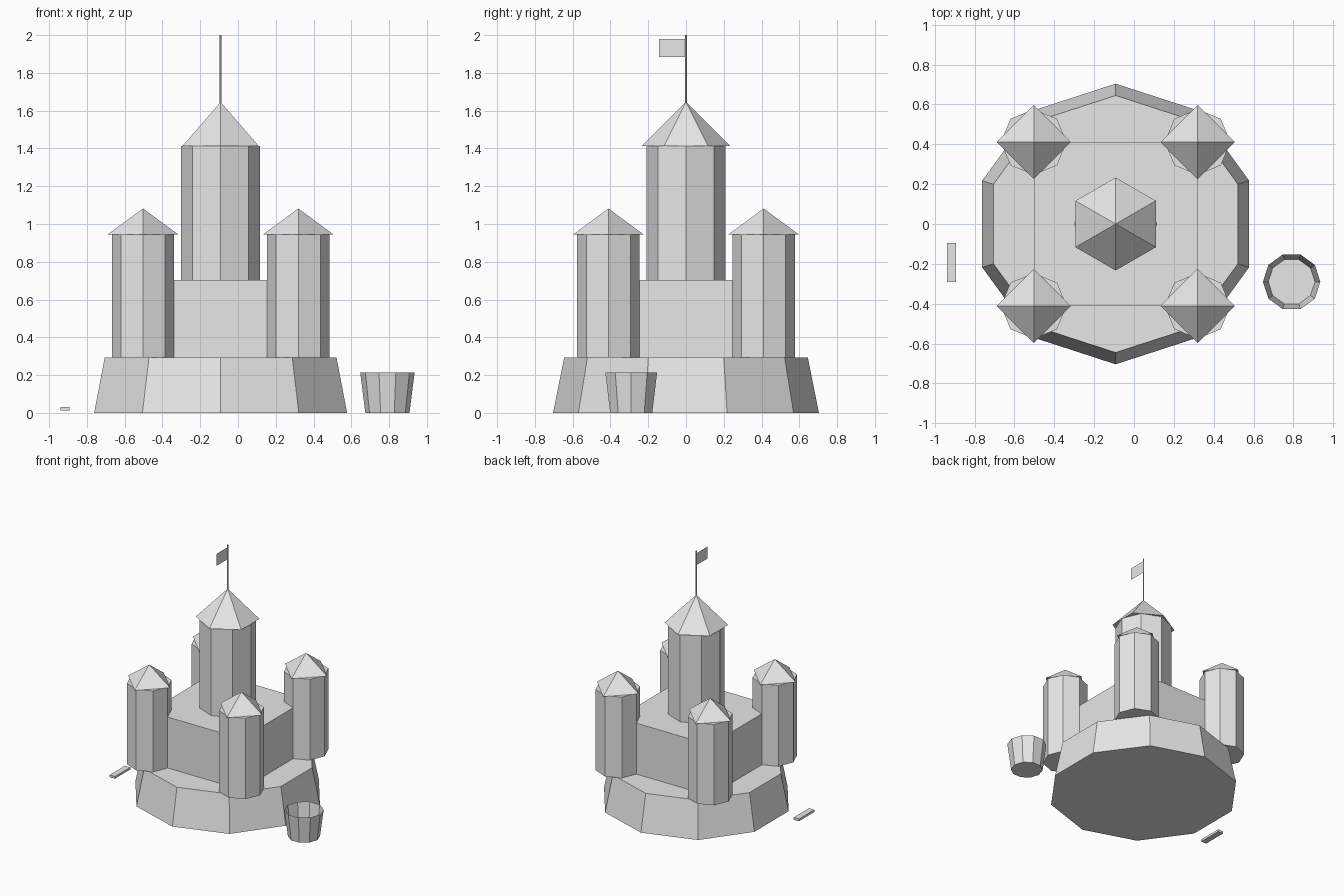
import bpy
import bmesh
from math import pi
from mathutils import Matrix, Vector

default = bpy.data.objects.get("Cube")
if default:
    bpy.data.objects.remove(default, do_unlink=True)

# Single flat colour
grey = bpy.data.materials.new("light_grey")
grey.use_nodes = True
grey.diffuse_color = (0.8, 0.8, 0.8, 1)
grey.node_tree.nodes["Principled BSDF"].inputs["Base Color"].default_value = grey.diffuse_color


def finish(name, bm):
    bmesh.ops.recalc_face_normals(bm, faces=bm.faces)
    mesh = bpy.data.meshes.new(name)
    bm.to_mesh(mesh)
    bm.free()
    mesh.materials.append(grey)
    obj = bpy.data.objects.new(name, mesh)
    bpy.context.collection.objects.link(obj)
    return obj


def frustum(name, x, y, z0, z1, r0, r1, sides, turn=0.0, open_top=False):
    """Upright prism, cone or tapered drum; a corner points along +x when turn is 0."""
    bm = bmesh.new()
    bmesh.ops.create_cone(bm, cap_ends=True, segments=sides,
                          radius1=r0, radius2=r1, depth=z1 - z0)
    # Put a corner on the +x axis whatever the start angle of the primitive
    first = max(bm.verts, key=lambda v: v.co.xy.length).co.xy
    start = Vector((1, 0)).angle_signed(first)
    bm.transform(Matrix.Translation((x, y, (z0 + z1) / 2))
                 @ Matrix.Rotation(start + turn, 4, 'Z'))
    if open_top:
        lids = [f for f in bm.faces if all(v.co.z > z1 - 0.001 for v in f.verts)]
        bmesh.ops.delete(bm, geom=lids, context='FACES_ONLY')
    return finish(name, bm)


def box(name, centre, size):
    bm = bmesh.new()
    bmesh.ops.create_cube(bm, size=1)
    bm.transform(Matrix.Translation(centre) @ Matrix.Diagonal((*size, 1)))
    return finish(name, bm)


CX = -0.092      # castle axis
HALF = 0.411     # half width of the keep
BASE, KEEP = 0.294, 0.704

# Sloped mound and square keep
frustum("base_mound", CX, 0, 0, BASE, 0.704, 0.645, 10, pi / 2)
box("keep", (CX, 0, (BASE + KEEP) / 2), (2 * HALF, 2 * HALF, KEEP - BASE))

# Corner towers with four-sided roofs
for sx, side in ((1, "left"), (-1, "right")):
    for sy, end in ((-1, "front"), (1, "back")):
        x, y = CX + sx * HALF, sy * HALF
        frustum(f"{end}_{side}_tower", x, y, BASE, 0.945, 0.165, 0.165, 8)
        frustum(f"{end}_{side}_roof", x, y, 0.945, 1.082, 0.186, 0, 4)

# Main tower with six-sided roof
frustum("main_tower", CX, 0, KEEP, 1.413, 0.209, 0.209, 8)
frustum("main_roof", CX, 0, 1.413, 1.646, 0.233, 0, 6, pi / 2)

# Flagpole and flag
frustum("flagpole", CX, 0, 1.63, 2.0, 0.005, 0.005, 8)
bm = bmesh.new()
corners = ((0, 1.884), (-0.143, 1.884), (-0.143, 1.98), (0, 1.98))
bm.faces.new([bm.verts.new((CX, y, z)) for y, z in corners])
finish("flag", bm)

# Open bucket and small plank beside the castle
frustum("bucket", 0.791, -0.29, 0, 0.214, 0.117, 0.144, 10, 0, open_top=True)
box("plank", (-0.916, -0.193, 0.022), (0.047, 0.195, 0.018))
